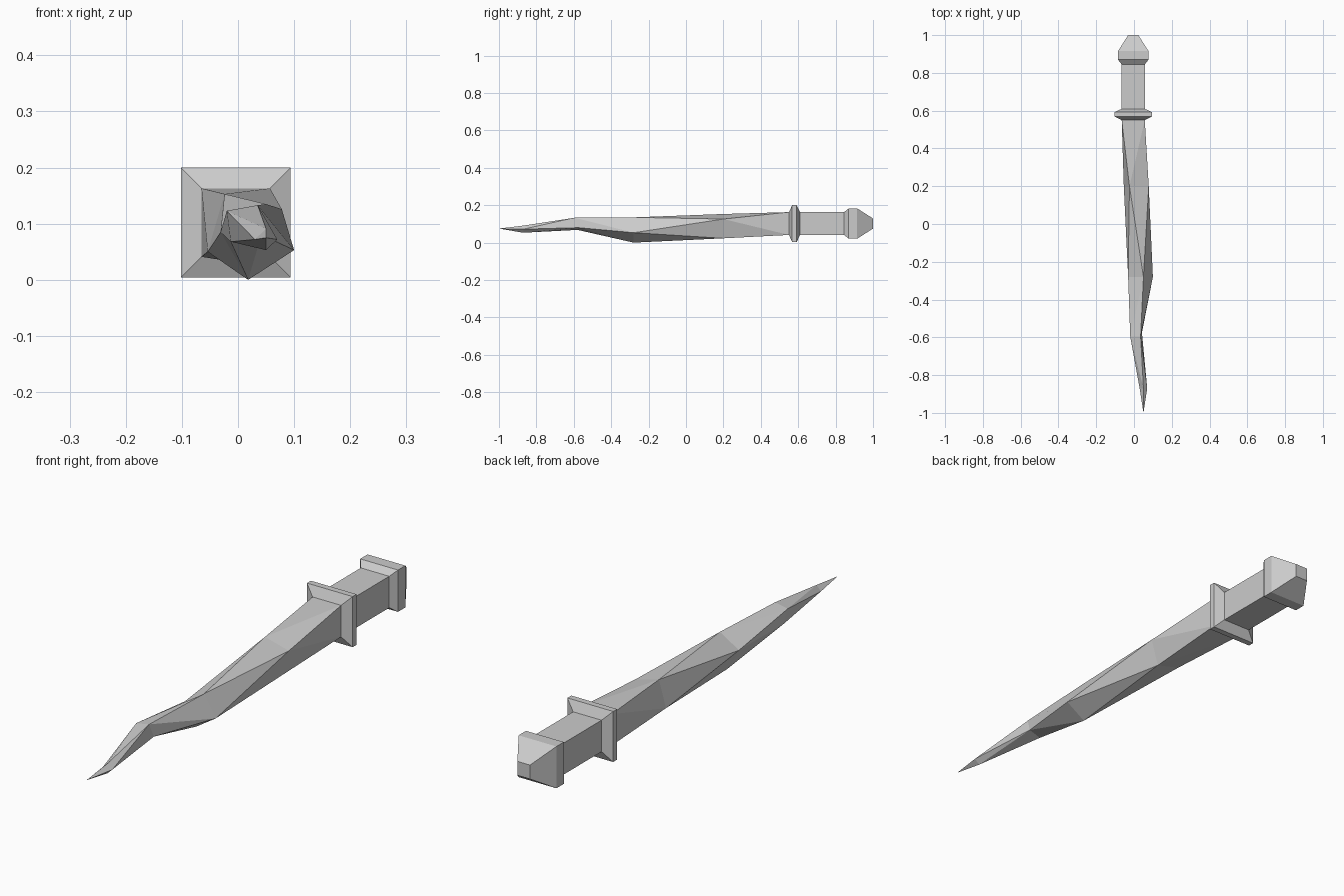
import bpy
import bmesh

cube = bpy.data.objects.get("Cube")
if cube:
    bpy.data.objects.remove(cube, do_unlink=True)

# Single plain grey for the whole dagger
grey = bpy.data.materials.new("light_grey")
grey.use_nodes = True
colour = (0.6, 0.6, 0.6, 1)
grey.diffuse_color = colour
grey.node_tree.nodes["Principled BSDF"].inputs["Base Color"].default_value = colour

CX, CZ = -0.004, 0.102  # axis of the grip


def square(y, half):
    """Four corners around the grip axis: top left, top right, bottom right, bottom left."""
    return [(CX + sx * half, y, CZ + sz * half)
            for sx, sz in ((-1, 1), (1, 1), (1, -1), (-1, -1))]


def loft(name, rings, tip=None, twisted=False):
    """Skin four-cornered rings, then close both ends."""
    bm = bmesh.new()
    loops = [[bm.verts.new(p) for p in ring] for ring in rings]
    for a, b in zip(loops, loops[1:]):
        for i in range(4):
            j = (i + 1) % 4
            if twisted:  # split along the ridge that follows the twist
                bm.faces.new((a[i], a[j], b[i]))
                bm.faces.new((a[j], b[j], b[i]))
            else:
                bm.faces.new((a[i], a[j], b[j], b[i]))
    bm.faces.new(loops[0])
    if tip:
        point = bm.verts.new(tip)
        for i in range(4):
            bm.faces.new((loops[-1][i], loops[-1][(i + 1) % 4], point))
    else:
        bm.faces.new(loops[-1])
    bmesh.ops.recalc_face_normals(bm, faces=bm.faces)
    mesh = bpy.data.meshes.new(name)
    bm.to_mesh(mesh)
    bm.free()
    mesh.materials.append(grey)
    obj = bpy.data.objects.new(name, mesh)
    bpy.context.collection.objects.link(obj)
    return obj


# Twisting blade, from the guard to the tip
blade = [
    square(0.55, 0.061),
    [(-0.024, 0.2, 0.153), (0.078, 0.2, 0.126), (0.048, 0.2, 0.023), (-0.054, 0.2, 0.05)],
    [(0.05, -0.28, 0.135), (0.1, -0.28, 0.053), (0.018, -0.28, 0), (-0.031, -0.28, 0.085)],
    [(0.035, -0.595, 0.133), (0.042, -0.575, 0.08), (-0.013, -0.58, 0.068), (-0.02, -0.595, 0.123)],
    [(0.07, -0.87, 0.072), (0.05, -0.87, 0.053), (0.03, -0.87, 0.072), (0.05, -0.87, 0.091)],
]
loft("blade", blade, tip=(0.05, -1, 0.075), twisted=True)

# Bevelled guard, square grip and tapered pommel
parts = {
    "guard": [(0.55, 0.061), (0.568, 0.098), (0.592, 0.098), (0.61, 0.061)],
    "grip": [(0.61, 0.061), (0.845, 0.061)],
    "pommel": [(0.845, 0.061), (0.87, 0.081), (0.915, 0.081), (1, 0.027)],
}
for name, profile in parts.items():
    loft(name, [square(y, half) for y, half in profile])
